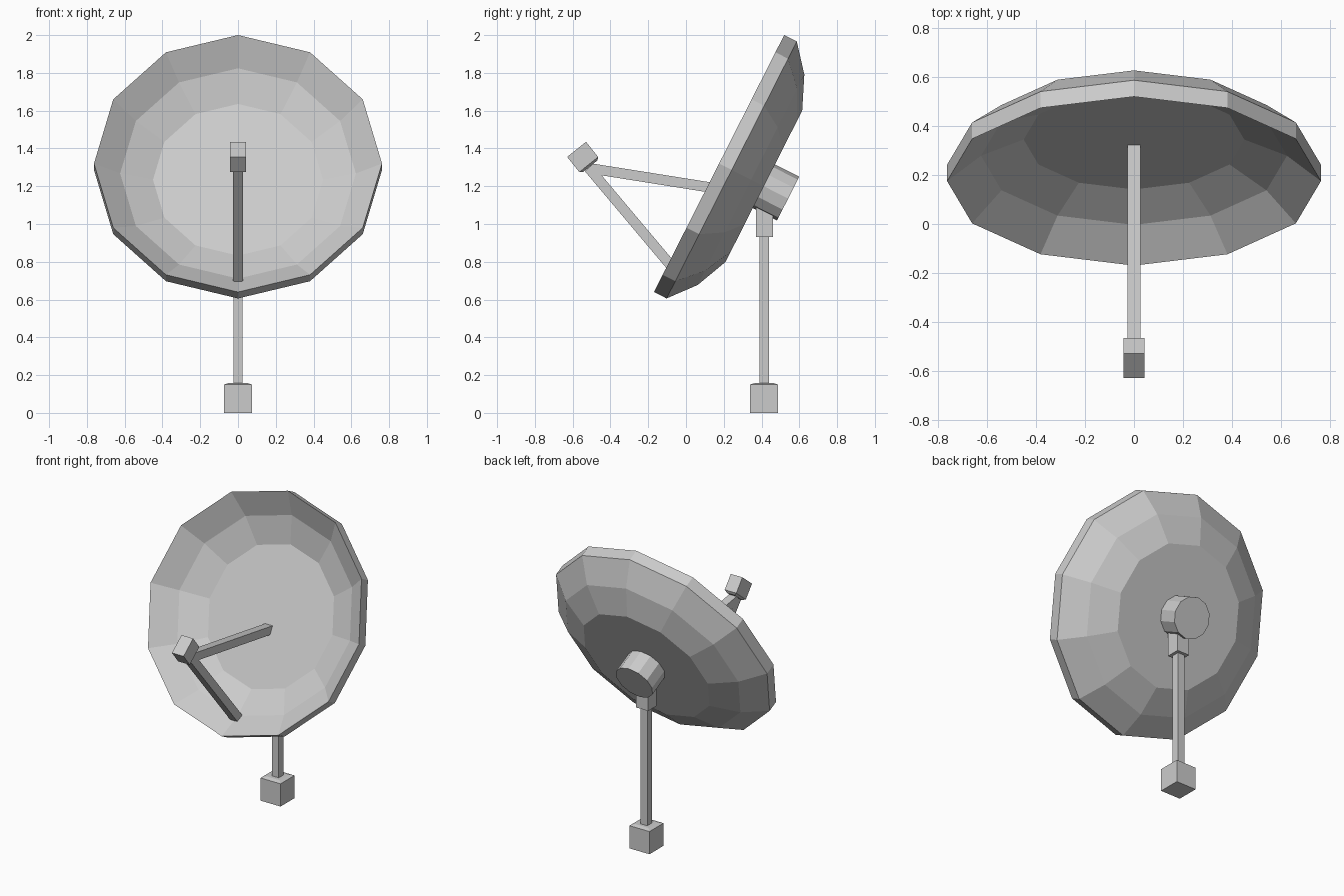
import bpy, bmesh
from math import sin, cos, pi, atan2
from mathutils import Vector

if "Cube" in bpy.data.objects:
    bpy.data.objects.remove(bpy.data.objects["Cube"])


def finish(name, bm, loc, rot_x):
    bmesh.ops.recalc_face_normals(bm, faces=bm.faces)
    me = bpy.data.meshes.new(name)
    bm.to_mesh(me)
    bm.free()
    ob = bpy.data.objects.new(name, me)
    bpy.context.collection.objects.link(ob)
    ob.location = loc
    ob.rotation_euler.x = rot_x
    return ob


def aim(dy, dz):
    """X rotation that points local +z along (dy, dz)."""
    return atan2(-dy, dz)


def lathe(name, profile, loc, rot_x, sides=12):
    """Faceted revolve of (radius, height) points, capped at both ends."""
    bm = bmesh.new()
    rings = [[bm.verts.new((r * sin(2 * pi * i / sides), r * cos(2 * pi * i / sides), h))
              for i in range(sides)] for r, h in profile]
    for a, b in zip(rings, rings[1:]):
        for i in range(sides):
            j = (i + 1) % sides
            bm.faces.new((a[i], a[j], b[j], b[i]))
    bm.faces.new(rings[0])
    bm.faces.new(rings[-1])
    return finish(name, bm, loc, rot_x)


def box(name, size, loc, rot_x=0.0, taper=None):
    """Box; taper=(inset, height) raises a shallow shoulder on its local top."""
    bm = bmesh.new()
    bmesh.ops.create_cube(bm, size=1)
    bmesh.ops.scale(bm, vec=size, verts=bm.verts)
    if taper:
        top = max(bm.faces, key=lambda f: f.calc_center_median().z)
        bmesh.ops.inset_individual(bm, faces=[top], thickness=taper[0], depth=taper[1])
    return finish(name, bm, loc, rot_x)


def beam(name, start, end, width):
    """Square bar between two (y, z) points on the centre plane."""
    a, b = Vector((0, *start)), Vector((0, *end))
    d = b - a
    return box(name, (width, width, d.length), (a + b) / 2, aim(d.y, d.z))


# Dish and rear hub share one tilted axis pointing backwards and down
rim_centre = (0, 0.175, 1.32)
tilt = aim(0.892, -0.452)
lathe("dish", [(0.45, 0.19), (0.624, 0.116), (0.7625, 0), (0.7625, 0.075),
               (0.624, 0.19), (0.449, 0.266)], rim_centre, tilt)
lathe("rear_hub", [(0.13, 0.25), (0.13, 0.41)], rim_centre, tilt)

# Stand
box("base", (0.146, 0.146, 0.15), (0, 0.413, 0.075), taper=(0.035, 0.008))
beam("post", (0.415, 0.14), (0.415, 0.96), 0.05)
box("post_bracket", (0.09, 0.09, 0.17), (0, 0.415, 1.015))

# Feed receiver and its two support arms
box("feed_receiver", (0.085, 0.128, 0.103), (0, -0.547, 1.355),
    aim(0.625, -0.78), taper=(0.022, 0.012))
beam("upper_arm", (-0.51, 1.295), (0.32, 1.163), 0.054)
beam("lower_arm", (-0.515, 1.297), (-0.015, 0.703), 0.054)
